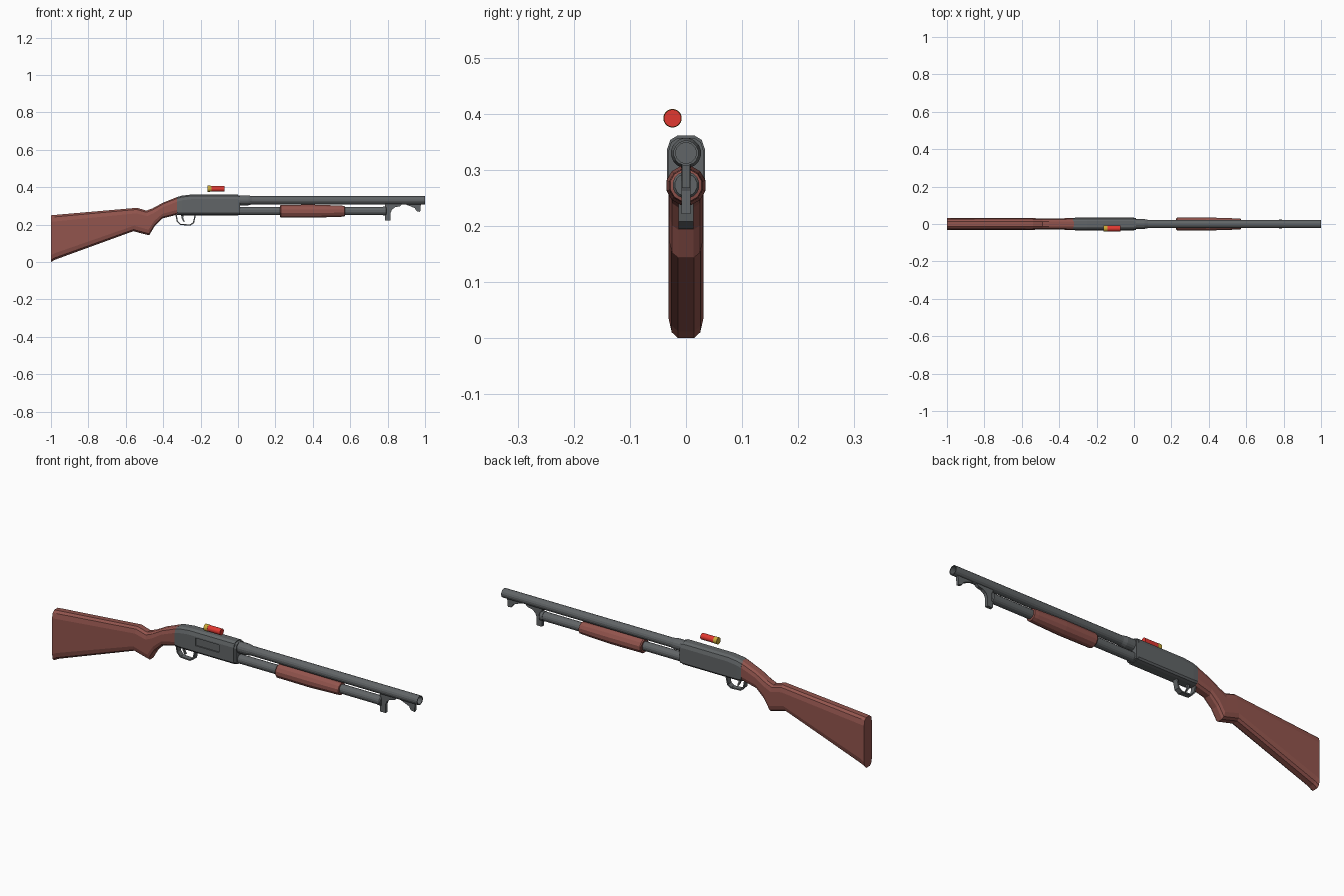
import bpy, bmesh, math
from mathutils import Vector

if "Cube" in bpy.data.objects:
    bpy.data.objects.remove(bpy.data.objects["Cube"])


def material(name, rgb):
    m = bpy.data.materials.new(name)
    m.diffuse_color = (*rgb, 1)
    m.use_nodes = True
    m.node_tree.nodes["Principled BSDF"].inputs["Base Color"].default_value = m.diffuse_color
    return m


WOOD = material("wood", (0.29, 0.09, 0.075))
STEEL = material("steel", (0.12, 0.13, 0.135))
RED = material("red", (0.75, 0.04, 0.03))
BRASS = material("brass", (0.6, 0.4, 0.04))


def finish(name, bm, mat):
    bmesh.ops.recalc_face_normals(bm, faces=bm.faces)
    me = bpy.data.meshes.new(name)
    bm.to_mesh(me)
    bm.free()
    ob = bpy.data.objects.new(name, me)
    bpy.context.collection.objects.link(ob)
    me.materials.append(mat)
    return ob


def loft(name, rings, mat):
    """Skin a list of equal-length rings and cap both ends."""
    bm = bmesh.new()
    vs = [[bm.verts.new(p) for p in ring] for ring in rings]
    n = len(vs[0])
    for a, b in zip(vs, vs[1:]):
        for i in range(n):
            j = (i + 1) % n
            bm.faces.new((a[i], a[j], b[j], b[i]))
    bm.faces.new(vs[0])
    bm.faces.new(vs[-1])
    return finish(name, bm, mat)


def turned(name, profile, z, mat, sides=16, y=0.0):
    """Round part along x from (x, radius) pairs."""
    return loft(name, [[(x, y + r * math.cos((i + .5) * math.tau / sides),
                         z + r * math.sin((i + .5) * math.tau / sides))
                        for i in range(sides)] for x, r in profile], mat)


def section(top, bottom, w, c_top, c_bot):
    """Slab section with rounded top and bottom corners; may be slanted."""
    t, b = Vector((top[0], 0, top[1])), Vector((bottom[0], 0, bottom[1]))
    length = (b - t).length
    half = [(f * c_top / length, y) for f, y in ((0, .45), (.3, .82), (1, 1))]
    half += [(1 - f * c_bot / length, y) for f, y in ((1, 1), (.3, .82), (0, .45))]
    right = [t.lerp(b, f) + Vector((0, y * w, 0)) for f, y in half]
    left = [Vector((p.x, -p.y, p.z)) for p in reversed(right)]
    return right + left


def plate(name, outline, half_width, mat):
    """Side-view (x, z) outline extruded symmetrically in y."""
    return loft(name, [[(x, s * half_width, z) for x, z in outline] for s in (-1, 1)], mat)


# Shoulder stock and grip
stock = [((-1.0, .25), (-1.0, .0), .031, .035),
         ((-.98, .252), (-.98, .012), .031, .035),
         ((-.54, .29), (-.56, .165), .031, .03),
         ((-.49, .275), (-.475, .143), .030, .03),
         ((-.455, .288), (-.445, .193), .030, .027),
         ((-.40, .318), (-.405, .233), .030, .025),
         ((-.32, .35), (-.32, .255), .032, .025)]
loft("stock", [section(t, b, w, c, c) for t, b, w, c in stock], WOOD)

# Receiver with a slim front collar
body = [(-.325, .348, .252, .033), (-.30, .355, .25, .034), (-.25, .361, .25, .034),
        (0, .361, .25, .034), (0, .357, .253, .032), (.012, .357, .253, .032)]
receiver = loft("receiver", [section((x, t), (x, b), w, .025, .012)
                             for x, t, b, w in body], STEEL)

# Side port cut into the receiver
bpy.ops.mesh.primitive_cube_add(size=1, location=(-.145, -.034, .31))
cutter = bpy.context.object
cutter.name = "port_cutter"
cutter.scale = (.13, .012, .038)
cutter.hide_render = True
cut = receiver.modifiers.new("port", 'BOOLEAN')
cut.operation, cut.object = 'DIFFERENCE', cutter
bpy.context.view_layer.objects.active = receiver
bpy.ops.object.modifier_apply(modifier=cut.name)
bpy.data.objects.remove(cutter)

# Barrel with open end, tube below it and sliding fore-end
turned("barrel", [(0, .027), (.055, .027), (.075, .0225), (1, .0225),
                  (1, .0185), (.93, .0185)], .33, STEEL)
turned("lower_tube", [(0, .022), (.79, .022)], .273, STEEL)
turned("tube_cap", [(.775, .024), (.79, .024), (.795, .02)], .273, STEEL)
turned("fore_end", [(.225, .031), (.23, .035), (.40, .036), (.55, .031),
                    (.57, .029), (.572, .022)], .272, WOOD, 12)

# Brackets under the barrel
plate("rear_bracket", [(.785, .312), (.88, .312), (.865, .298), (.84, .293), (.823, .28),
                       (.816, .262), (.816, .221), (.787, .221)], .008, STEEL)
plate("front_lug", [(.885, .312), (.978, .312), (.974, .268), (.955, .272),
                    (.945, .288), (.925, .297)], .007, STEEL)

# Trigger guard band and trigger
outer = [(-.335, .256), (-.328, .218), (-.31, .198), (-.255, .195), (-.235, .208), (-.224, .256)]
inner = [(-.328, .256), (-.322, .221), (-.307, .204), (-.257, .201), (-.241, .212), (-.231, .256)]
bm = bmesh.new()
grid = [[bm.verts.new((x, y, z)) for (x, z), y in
         ((o, -.013), (o, .013), (i, .013), (i, -.013))] for o, i in zip(outer, inner)]
for a, b in zip(grid, grid[1:]):
    for k in range(4):
        bm.faces.new((a[k], a[(k + 1) % 4], b[(k + 1) % 4], b[k]))
bm.faces.new(grid[0])
bm.faces.new(grid[-1])
finish("trigger_guard", bm, STEEL)
plate("trigger", [(-.305, .256), (-.29, .256), (-.293, .235), (-.284, .216),
                  (-.29, .214), (-.301, .233)], .005, STEEL)

# Loose cartridge above the receiver
for name, prof, mat in (("cartridge_base", [(-.162, .0165), (-.158, .0165), (-.142, .016)], BRASS),
                        ("cartridge_case", [(-.142, .0155), (-.072, .0155)], RED)):
    ob = turned(name, prof, .392, mat, 24, -.024)
    bpy.ops.object.select_all(action='DESELECT')
    ob.select_set(True)
    bpy.context.view_layer.objects.active = ob
    bpy.ops.object.shade_smooth_by_angle()
